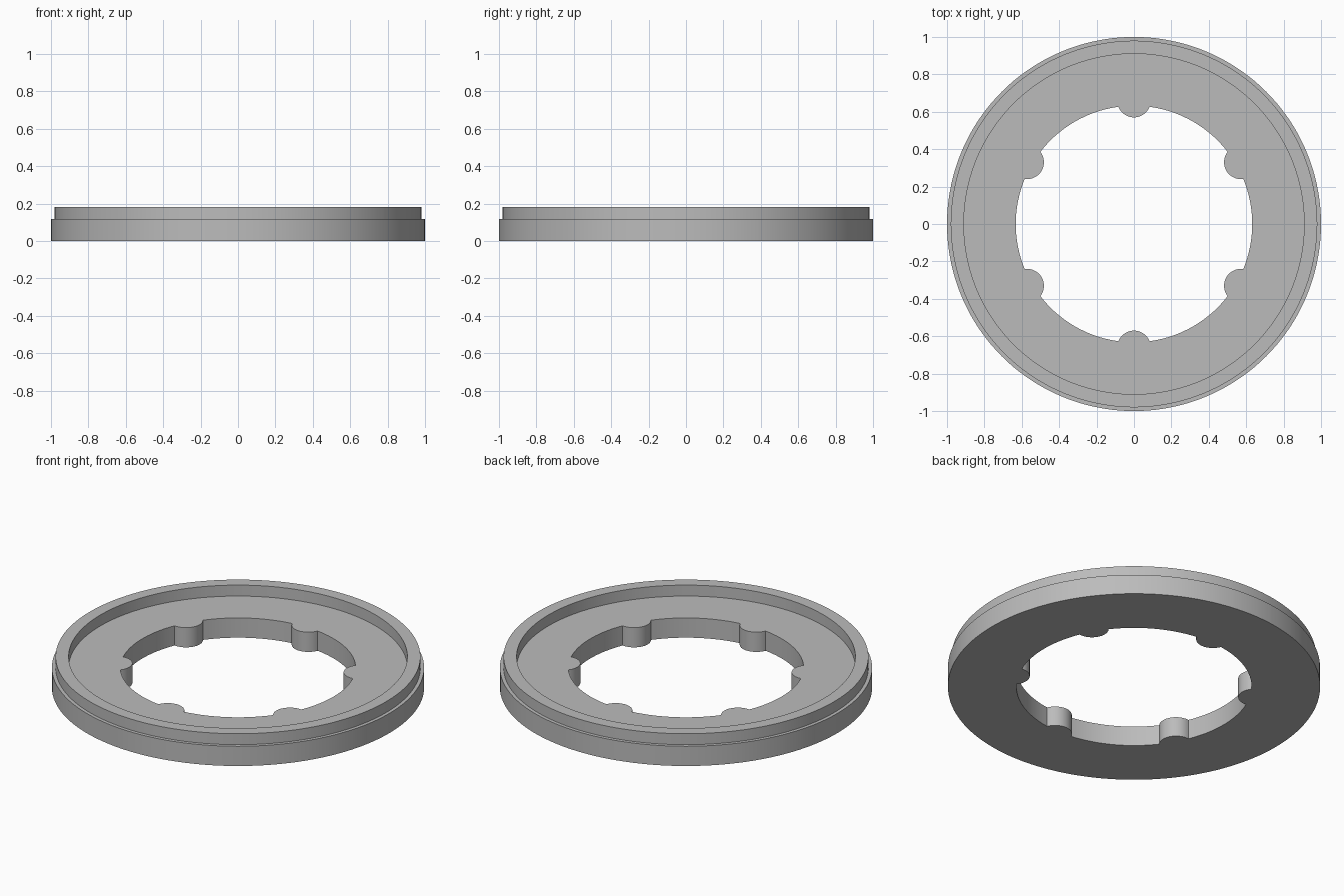
import bpy
import bmesh
from math import acos, atan2, cos, hypot, pi, sin

cube = bpy.data.objects.get("Cube")
if cube:
    bpy.data.objects.remove(cube, do_unlink=True)

HOLE, LOBE_AT, LOBE_R, LOBES = 0.632, 0.66, 0.09, 6
LEDGE, TOP = 0.117, 0.182


def hole_outline(arc_steps=18, lobe_steps=18):
    """Round hole with half-round lobes, as (angle, radius) pairs."""
    # where each lobe meets the hole, seen from the centre and from the lobe
    half = acos((HOLE**2 + LOBE_AT**2 - LOBE_R**2) / (2 * HOLE * LOBE_AT))
    sweep = acos((LOBE_AT**2 + LOBE_R**2 - HOLE**2) / (2 * LOBE_AT * LOBE_R))
    pitch = 2 * pi / LOBES
    points = []
    for k in range(LOBES):
        mid = pi / 2 + k * pitch
        for i in range(lobe_steps):
            a = sweep * (2 * i / lobe_steps - 1)
            x, y = LOBE_AT - LOBE_R * cos(a), LOBE_R * sin(a)
            points.append((mid + atan2(y, x), hypot(x, y)))
        for i in range(arc_steps):
            points.append((mid + half + (pitch - 2 * half) * i / arc_steps, HOLE))
    return points


outline = hole_outline()
# cross-section from the hole's foot, outwards and over the rim; None follows the hole
section = [(None, 0), (1, 0), (1, LEDGE), (0.98, LEDGE), (0.98, TOP),
           (0.91, TOP), (0.91, LEDGE), (None, LEDGE)]

bm = bmesh.new()
rings = [[bm.verts.new(((r or h) * cos(a), (r or h) * sin(a), z)) for a, h in outline]
         for r, z in section]
n = len(outline)
for k, ring in enumerate(rings):
    following = rings[(k + 1) % len(rings)]
    for i in range(n):
        j = (i + 1) % n
        bm.faces.new((ring[i], ring[j], following[j], following[i]))
bmesh.ops.recalc_face_normals(bm, faces=bm.faces)

mesh = bpy.data.meshes.new("stepped_ring")
bm.to_mesh(mesh)
bm.free()
ring_object = bpy.data.objects.new("stepped_ring", mesh)
bpy.context.collection.objects.link(ring_object)

# plain grey
grey = bpy.data.materials.new("grey")
grey.use_nodes = True
colour = (0.5, 0.5, 0.5, 1)
grey.diffuse_color = colour
grey.node_tree.nodes["Principled BSDF"].inputs["Base Color"].default_value = colour
mesh.materials.append(grey)

bpy.ops.object.select_all(action="DESELECT")
ring_object.select_set(True)
bpy.context.view_layer.objects.active = ring_object
bpy.ops.object.shade_smooth_by_angle(angle=pi / 6)
